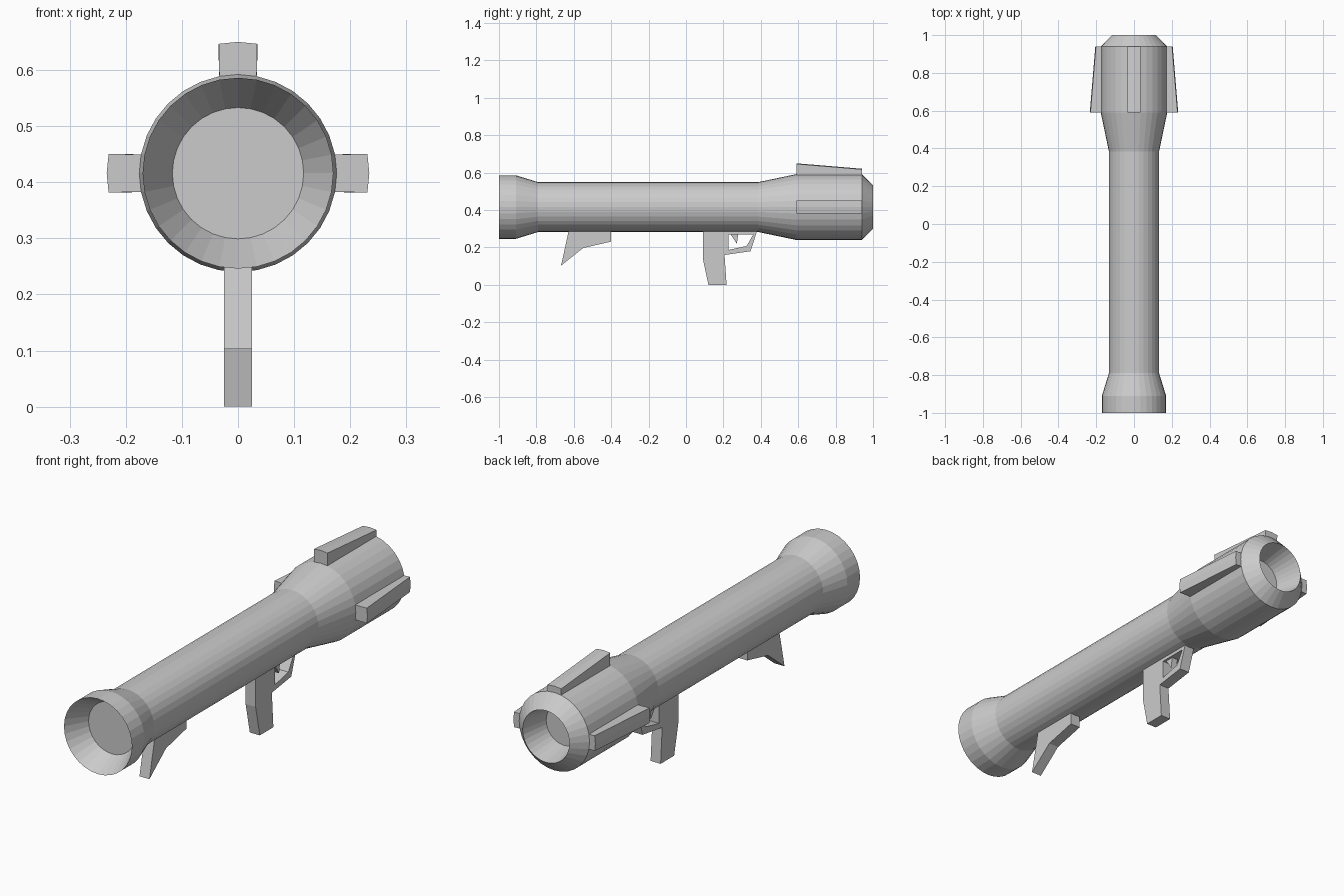
import bpy, bmesh, math
from mathutils import Vector

if "Cube" in bpy.data.objects:
    bpy.data.objects.remove(bpy.data.objects["Cube"])

AXIS_Z = 0.416
SIDES = 32
STEP = 2 * math.pi / SIDES

grey = bpy.data.materials.new("plain grey")
grey.diffuse_color = (0.6, 0.6, 0.6, 1)
grey.use_nodes = True
grey.node_tree.nodes["Principled BSDF"].inputs["Base Color"].default_value = grey.diffuse_color


def finish(bm, name):
    bmesh.ops.recalc_face_normals(bm, faces=bm.faces)
    mesh = bpy.data.meshes.new(name)
    bm.to_mesh(mesh)
    bm.free()
    mesh.materials.append(grey)
    ob = bpy.data.objects.new(name, mesh)
    bpy.context.collection.objects.link(ob)
    return ob


def radial(angle, r, y):
    """Point at an angle from straight up, around the tube axis."""
    return Vector((r * math.sin(angle), y, AXIS_Z + r * math.cos(angle)))


def lathe(name, profile):
    bm = bmesh.new()
    rings = [[bm.verts.new(radial(i * STEP, r, y)) for i in range(SIDES)]
             for y, r in profile]
    for a, b in zip(rings, rings[1:]):
        for i in range(SIDES):
            j = (i + 1) % SIDES
            bm.faces.new((a[i], a[j], b[j], b[i]))
    bm.faces.new(rings[0])
    bm.faces.new(rings[-1])
    return finish(bm, name)


def loft(name, ring_a, ring_b):
    """Solid between two matching outlines."""
    bm = bmesh.new()
    a = [bm.verts.new(p) for p in ring_a]
    b = [bm.verts.new(p) for p in ring_b]
    n = len(a)
    for i in range(n):
        j = (i + 1) % n
        bm.faces.new((a[i], a[j], b[j], b[i]))
    caps = [bm.faces.new(a), bm.faces.new(b)]
    bmesh.ops.recalc_face_normals(bm, faces=bm.faces)
    bmesh.ops.triangulate(bm, faces=caps, ngon_method='EAR_CLIP')
    return finish(bm, name)


def plate(name, outline, width):
    """Side outline (y, z) given thickness across x."""
    h = width / 2
    return loft(name, [(-h, y, z) for y, z in outline],
                [(h, y, z) for y, z in outline])


# Launch tube: rear funnel, outer shell, bevelled muzzle and its recess
lathe("launch_tube", [
    (-0.90, 0.117), (-1.0, 0.17), (-0.91, 0.17), (-0.79, 0.133),
    (0.385, 0.133), (0.59, 0.176), (0.94, 0.176), (1.0, 0.117),
    (0.87, 0.09)])


# Three fins, each two tube facets wide and tapering towards the muzzle
def fin_section(angle, y, height):
    out = radial(angle, height, 0) - radial(angle, 0, 0)
    arc = [radial(angle + k * STEP, 0.176, y) for k in (-1, 0, 1)]
    base = [radial(angle + k * STEP, 0.170, y) for k in (1, 0, -1)]
    return [p + out for p in arc] + base


for name, angle in (("top_fin", 0), ("right_fin", math.pi / 2),
                    ("left_fin", -math.pi / 2)):
    loft(name, fin_section(angle, 0.59, 0.058), fin_section(angle, 0.94, 0.029))

# Pistol grip, trigger guard and trigger
plate("grip", [(0.09, 0.30), (0.09, 0.14), (0.12, 0.0), (0.217, 0.0),
               (0.206, 0.16), (0.228, 0.187), (0.228, 0.30)], 0.05)
plate("trigger_guard", [(0.206, 0.16), (0.345, 0.18), (0.384, 0.30),
                        (0.228, 0.30), (0.228, 0.27), (0.36, 0.27),
                        (0.324, 0.208), (0.228, 0.187)], 0.05)
plate("trigger", [(0.235, 0.275), (0.272, 0.22), (0.28, 0.275)], 0.03)

# Shoulder rest
plate("shoulder_rest", [(-0.625, 0.30), (-0.668, 0.103), (-0.55, 0.197),
                        (-0.402, 0.231), (-0.402, 0.30)], 0.05)
